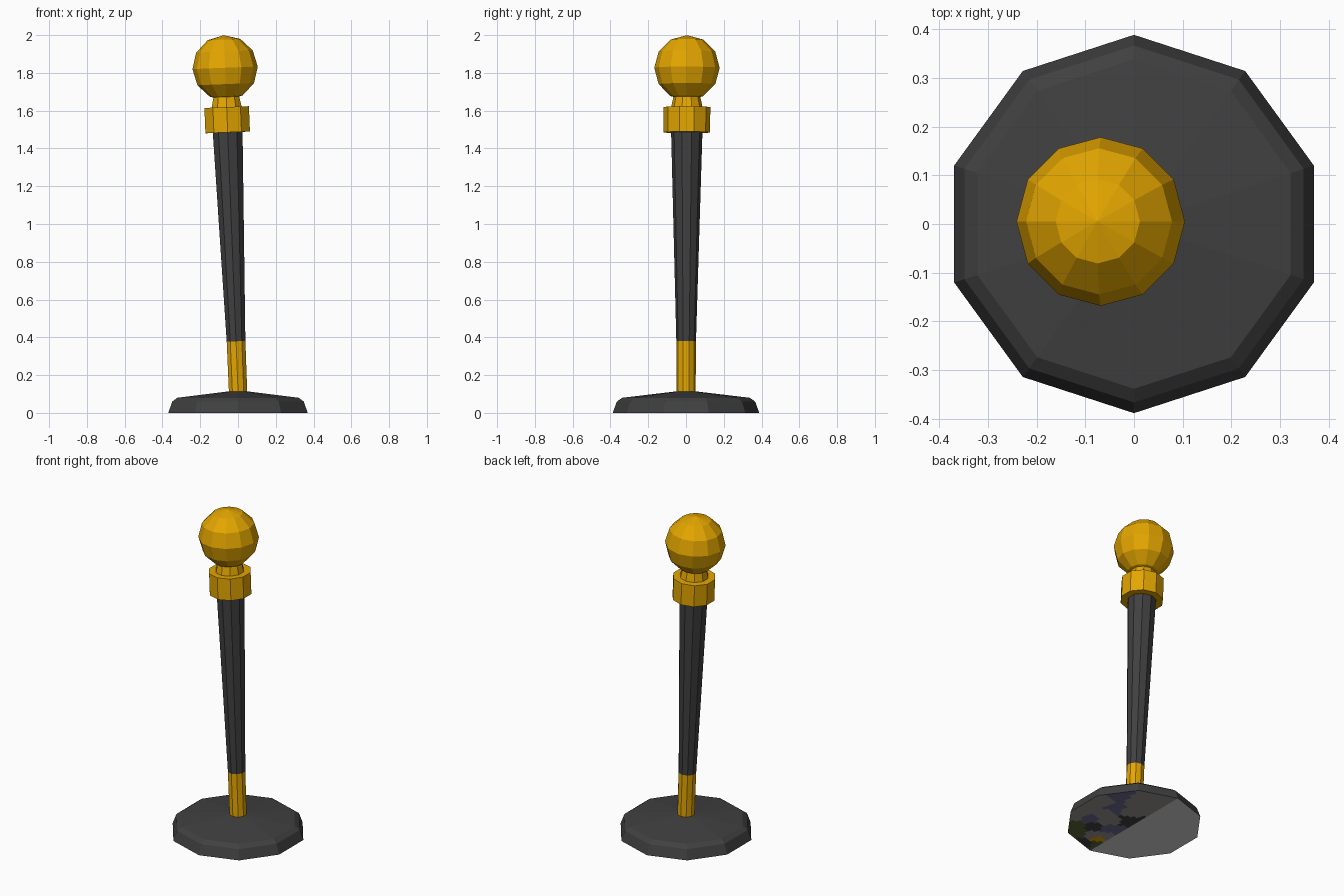
import bpy, bmesh, math
from mathutils import Matrix, Vector

if "Cube" in bpy.data.objects:
    bpy.data.objects.remove(bpy.data.objects["Cube"])


def material(name, rgb):
    m = bpy.data.materials.new(name)
    m.diffuse_color = (*rgb, 1)
    m.use_nodes = True
    m.node_tree.nodes["Principled BSDF"].inputs["Base Color"].default_value = m.diffuse_color
    return m


gold = material("gold", (0.77, 0.38, 0.0))
dark = material("dark grey", (0.051, 0.051, 0.051))
light = material("light grey", (0.66, 0.66, 0.66))
mid = material("mid grey", (0.31, 0.30, 0.285))
navy = material("slate blue", (0.155, 0.15, 0.28))
olive = material("olive", (0.10, 0.14, 0.035))

# Post leans slightly towards -x about the top of the base
LEAN = (Matrix.Translation((0, 0, 0.12))
        @ Matrix.Rotation(-0.040, 4, 'Y') @ Matrix.Rotation(-0.003, 4, 'X'))
UPRIGHT = Matrix.Identity(4)
START = math.pi / 2


def ring(bm, r, z, n, start):
    if r == 0:
        return [bm.verts.new((0, 0, z))]
    step = 2 * math.pi / n
    return [bm.verts.new((r * math.cos(start + step * i), r * math.sin(start + step * i), z))
            for i in range(n)]


def finish(bm, name, mats):
    me = bpy.data.meshes.new(name)
    bm.to_mesh(me)
    bm.free()
    for m in mats:
        me.materials.append(m)
    ob = bpy.data.objects.new(name, me)
    bpy.context.collection.objects.link(ob)


def lathe(name, profile, mat, n=10, start=START, xf=LEAN, cap=True):
    """Revolve (radius, z) points bottom to top; radius 0 makes a tip."""
    bm = bmesh.new()
    rings = [ring(bm, r, z, n, start) for r, z in profile]
    for a, b in zip(rings, rings[1:]):
        for i in range(n):
            j = (i + 1) % n
            if len(a) == 1:
                bm.faces.new((a[0], b[j], b[i]))
            elif len(b) == 1:
                bm.faces.new((a[i], a[j], b[0]))
            else:
                bm.faces.new((a[i], a[j], b[j], b[i]))
    if cap and len(rings[0]) > 1:
        bm.faces.new(rings[0][::-1])
    if len(rings[-1]) > 1:
        bm.faces.new(rings[-1])
    bm.transform(xf)
    finish(bm, name, [mat])


# Heavy foot, open below
lathe("base", [(0.388, 0), (0.366, 0.06), (0.338, 0.08), (0, 0.12)],
      dark, xf=UPRIGHT, cap=False)

# Underside: plain left half, mottled right half
bm = bmesh.new()
v = ring(bm, 0.388, 0, 10, START)
bm.faces.new(v[:6][::-1])
bm.faces.new((v[5:] + v[:1])[::-1])
for axis in (Vector((1, 0.3, 0)), Vector((-0.3, 1, 0))):
    for k in range(-16, 17):
        geom = [f for f in bm.faces if f.calc_center_median().x > 0]
        geom += list({e for f in geom for e in f.edges}) + list({w for f in geom for w in f.verts})
        bmesh.ops.bisect_plane(bm, geom=geom, dist=1e-6,
                               plane_co=axis.normalized() * k * 0.026, plane_no=axis)
# patch centres: x, y, material slot
PATCHES = [(0.05, -0.26, 5), (0.09, -0.33, 2), (0.02, -0.30, 4), (0.11, -0.25, 1),
           (0.17, -0.28, 4), (0.25, -0.21, 4), (0.24, -0.12, 3), (0.16, -0.17, 2),
           (0.06, -0.13, 3), (0.03, -0.20, 1), (0.32, -0.05, 1), (0.30, -0.14, 1),
           (0.13, -0.05, 1), (0.20, 0.07, 3), (0.22, -0.02, 1), (0.05, 0.02, 2),
           (0.10, 0.09, 1), (0.05, 0.20, 1), (0.16, 0.20, 1), (0.29, 0.08, 1),
           (0.25, 0.18, 3), (0.08, 0.30, 1)]
for f in bm.faces:
    c = f.calc_center_median()
    if c.x > 0:
        f.material_index = min(PATCHES, key=lambda p: math.hypot(c.x - p[0], c.y - p[1]))[2]
finish(bm, "underside", [light, mid, dark, navy, olive, gold])

# Post (z measured from the top of the base)
lathe("post_sleeve", [(0.051, -0.02), (0.052, 0.259)], gold)
lathe("post", [(0.052, 0.259), (0.083, 1.37)], dark)

# Collar, neck and ball
lathe("collar", [(0.124, 1.366), (0.124, 1.5)], gold)
lathe("neck", [(0.083, 1.5), (0.068, 1.57)], gold)
R, C = 0.173, 1.708
ball = [(0 if k in (0, 6) else R * math.sin(math.pi * k / 6),
         C - R * math.cos(math.pi * k / 6)) for k in range(7)]
lathe("ball", ball, gold, n=12, start=0)
